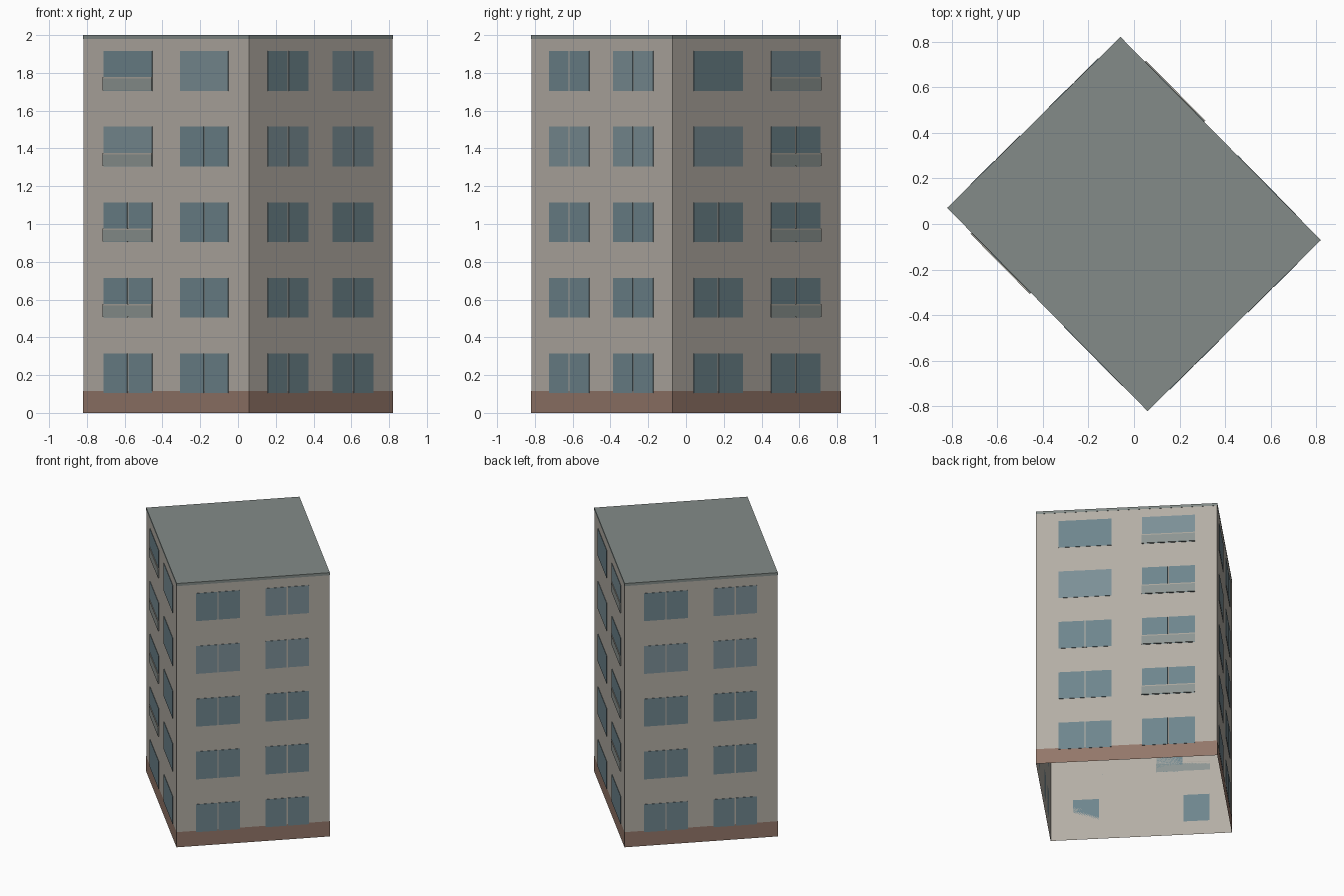
import bpy, bmesh, math
from mathutils import Vector, Matrix

if "Cube" in bpy.data.objects:
    bpy.data.objects.remove(bpy.data.objects["Cube"])

ANG = math.radians(44.6)
U = Vector((math.cos(ANG), math.sin(ANG), 0))     # across the block
V = Vector((-math.sin(ANG), math.cos(ANG), 0))    # along the block
A, B, H = 0.533, 0.625, 2.0                       # half sizes and height
FLOOR = 0.4


def material(name, rgb):
    m = bpy.data.materials.new(name)
    m.diffuse_color = [(c / 255) ** 2.2 for c in rgb] + [1]
    m.use_nodes = True
    m.node_tree.nodes["Principled BSDF"].inputs["Base Color"].default_value = m.diffuse_color
    return m


WALL = material("wall", (178, 172, 163))
BRICK = material("plinth", (146, 118, 105))
ROOF = material("roof", (130, 138, 135))
GLASS = material("glass", (110, 132, 140))
PALE_GLASS = material("pale_glass", (122, 142, 149))
RAIL = material("balcony", (140, 148, 145))
TRIM = material("balcony_trim", (168, 164, 155))


def finish(bm, name, mat):
    bmesh.ops.recalc_face_normals(bm, faces=bm.faces)
    me = bpy.data.meshes.new(name)
    bm.to_mesh(me)
    bm.free()
    me.materials.append(mat)
    bpy.context.collection.objects.link(bpy.data.objects.new(name, me))


def block(name, z0, z1, grow, mat, top=True, bottom=True):
    """Rotated box, optionally without top or bottom."""
    bm = bmesh.new()
    m = (Matrix.Translation((0, 0, (z0 + z1) / 2)) @ Matrix.Rotation(ANG, 4, 'Z')
         @ Matrix.Diagonal((2 * (A + grow), 2 * (B + grow), z1 - z0, 1)))
    bmesh.ops.create_cube(bm, size=1, matrix=m)
    bm.normal_update()
    drop = [f for f in bm.faces if (f.normal.z > 0.9 and not top)
            or (f.normal.z < -0.9 and not bottom)]
    bmesh.ops.delete(bm, geom=drop, context='FACES')
    finish(bm, name, mat)


def panels(name, normal, along, dist, rects, depth, mat):
    """Thin boxes on a facade; rects are (centre, width, z0, z1)."""
    if not rects:
        return
    bm = bmesh.new()
    rot = Matrix((along, normal, Vector((0, 0, 1)))).transposed().to_4x4()
    for c, w, z0, z1 in rects:
        pos = along * c + normal * (dist + depth / 2) + Vector((0, 0, (z0 + z1) / 2))
        bmesh.ops.create_cube(bm, size=1, matrix=Matrix.Translation(pos) @ rot
                              @ Matrix.Diagonal((w, depth, z1 - z0, 1)))
    finish(bm, name, mat)


# Hollow walls open at the bottom, plinth band and roof slab
block("walls", 0, H - 0.02, 0, WALL, top=False, bottom=False)
block("plinth", 0, 0.115, 0.001, BRICK, top=False, bottom=False)
block("roof", H - 0.02, H, 0.001, ROOF)

# Facades: name, normal, tangent, distance, columns, window width,
# (column, floor) of single panes, of pale panes, has balconies
END_PALE = {(1, 4), (0, 3), (1, 3)}
FACADES = [
    ("left", -U, V, A, (-0.288, 0.288), 0.364,
     {(1, 4), (1, 3), (0, 4)}, {(1, 3), (0, 4)}, True),
    ("right", U, V, A, (-0.288, 0.288), 0.364,
     {(0, 4), (0, 3), (1, 4)}, {(0, 3), (1, 4)}, True),
    ("front", -V, U, B, (-0.246, 0.237), 0.304, set(), END_PALE, False),
    ("back", V, -U, B, (-0.246, 0.237), 0.304, set(), END_PALE, False),
]
GAP = 0.009
for name, n, t, d, cols, w, single, pale, balconies in FACADES:
    dark_rects, pale_rects = [], []
    for k in range(5):
        z0, z1 = 0.105 + FLOOR * k, 0.315 + FLOOR * k
        for i, c in enumerate(cols):
            out = pale_rects if (i, k) in pale else dark_rects
            if (i, k) in single:
                out.append((c, w, z0, z1))
            else:
                pw = (w - GAP) / 2
                for s in (-1, 1):
                    out.append((c + s * (pw + GAP) / 2, pw, z0, z1))
    panels(name + "_windows", n, t, d, dark_rects, 0.003, GLASS)
    panels(name + "_pale_windows", n, t, d, pale_rects, 0.003, PALE_GLASS)
    # Shallow balcony fronts with a pale top rail on the upper floors
    if balconies:
        zs = [0.107 + FLOOR * k for k in range(1, 5)]
        panels(name + "_balconies", n, t, d,
               [(cols[1], w + 0.006, z, z + 0.062) for z in zs], 0.008, RAIL)
        panels(name + "_balcony_rails", n, t, d,
               [(cols[1], w + 0.006, z + 0.062, z + 0.07) for z in zs], 0.008, TRIM)
